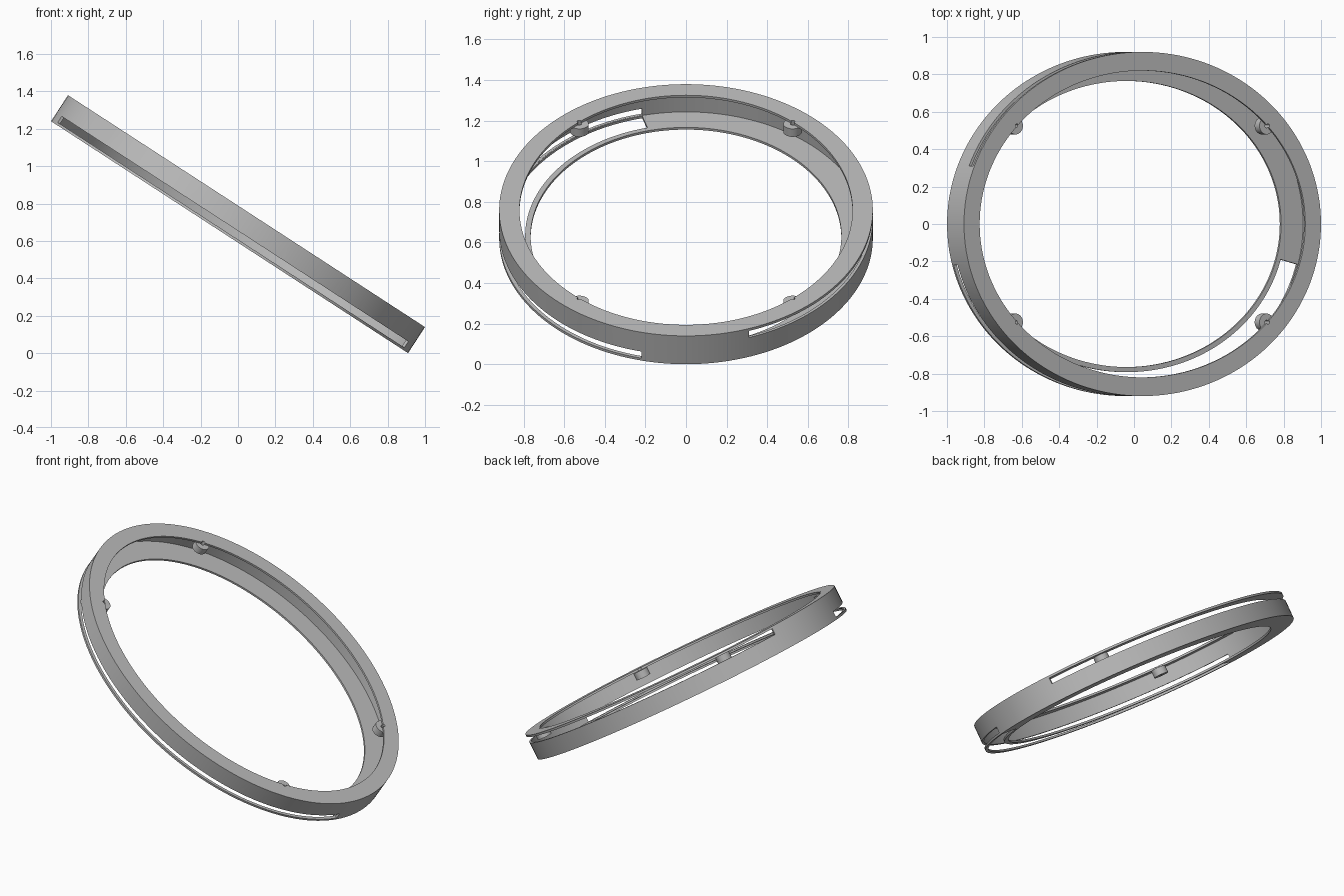
import bpy, bmesh
from math import sin, cos, asin, pi, radians
from mathutils import Matrix

old = bpy.data.objects.get("Cube")
if old:
    bpy.data.objects.remove(old, do_unlink=True)

A, B, H = 1.138, 0.92, 0.166      # outer half axes and height of the oval ring
PLATE, WALL = 0.013, 0.015        # plate and wall thickness
LIP, FLANGE = 0.10, 0.155         # widths of the top lip and bottom flange

grey = bpy.data.materials.new("plain_grey")
grey.use_nodes = True
grey.diffuse_color = (0.5, 0.5, 0.5, 1)
grey.node_tree.nodes["Principled BSDF"].inputs["Base Color"].default_value = (0.5, 0.5, 0.5, 1)


def finish(name, bm):
    bmesh.ops.recalc_face_normals(bm, faces=bm.faces)
    mesh = bpy.data.meshes.new(name)
    bm.to_mesh(mesh)
    bm.free()
    mesh.materials.append(grey)
    ob = bpy.data.objects.new(name, mesh)
    bpy.context.collection.objects.link(ob)
    return ob


def oval_sweep(name, profile, start=0, end=2 * pi, steps=160):
    """Sweep a profile of (inset, height) points around the oval."""
    closed = end - start > 2 * pi - 0.001
    bm = bmesh.new()
    rings = []
    for i in range(steps if closed else steps + 1):
        t = start + (end - start) * i / steps
        rings.append([bm.verts.new(((A - o) * cos(t), (B - o) * sin(t), h)) for o, h in profile])
    n = len(profile)
    for i in range(steps):
        r, s = rings[i], rings[(i + 1) % len(rings)]
        for k in range(n):
            bm.faces.new((r[k], s[k], s[(k + 1) % n], r[(k + 1) % n]))
    if not closed:
        bm.faces.new(rings[0])
        bm.faces.new(rings[-1][::-1])
    return finish(name, bm)


def box_profile(o0, o1, h0, h1):
    return [(o0, h0), (o1, h0), (o1, h1), (o0, h1)]


def post(name, x, y, radius, h0, h1):
    bm = bmesh.new()
    bmesh.ops.create_cone(bm, cap_ends=True, segments=32, radius1=radius, radius2=radius,
                          depth=h1 - h0, matrix=Matrix.Translation((x, y, (h0 + h1) / 2)))
    return finish(name, bm)


def cut(ob, cutters):
    for c in cutters:
        m = ob.modifiers.new("cut", 'BOOLEAN')
        m.operation, m.solver, m.object = 'DIFFERENCE', 'EXACT', c
    bpy.context.view_layer.update()
    dg = bpy.context.evaluated_depsgraph_get()
    mesh = bpy.data.meshes.new_from_object(ob.evaluated_get(dg))
    ob.modifiers.clear()
    ob.data = mesh


# Channel-shaped oval ring, open towards the inside
ring = oval_sweep("channel_ring", [
    (0, 0), (FLANGE, 0), (FLANGE, PLATE), (WALL, PLATE),
    (WALL, H - PLATE), (LIP, H - PLATE), (LIP, H), (0, H)])

# Slots: low in the front wall, through the front flange, high in the back wall
front = asin(0.22 / B)
back = asin(0.31 / B)
slots = [
    oval_sweep("front_slot_cutter", box_profile(-0.04, 0.05, PLATE + 0.001, 0.053),
               pi + front, 2 * pi - front, 83),
    oval_sweep("flange_slot_cutter", box_profile(0.02, 0.128, -0.05, 0.03),
               pi + front, 2 * pi - front, 83),
    oval_sweep("back_slot_cutter", box_profile(-0.04, 0.05, 0.113, H - PLATE - 0.001),
               back, pi - back, 83)]

# Four screw bosses under the lip
bosses, holes = [], []
for sx, side in ((-1, "right"), (1, "left")):
    for sy, end in ((-1, "front"), (1, "back")):
        x, y = sx * 0.80, sy * 0.525
        bosses.append(post(f"{end}_{side}_boss", x, y, 0.046, 0.106, H - PLATE))
        holes.append(post("hole_cutter", x, y, 0.011, 0.09, H + 0.05))

cut(ring, slots + holes)
for boss, hole in zip(bosses, holes):
    cut(boss, [hole])
for c in slots + holes:
    bpy.data.objects.remove(c, do_unlink=True)

# Tilt the whole ring and shade it smooth
tilt = Matrix.Translation((-0.045, 0, 0.62)) @ Matrix.Rotation(radians(33), 4, 'Y')
bpy.ops.object.select_all(action='DESELECT')
for ob in [ring] + bosses:
    ob.data.transform(tilt)
    ob.select_set(True)
bpy.context.view_layer.objects.active = ring
bpy.ops.object.shade_smooth_by_angle(angle=radians(30))
